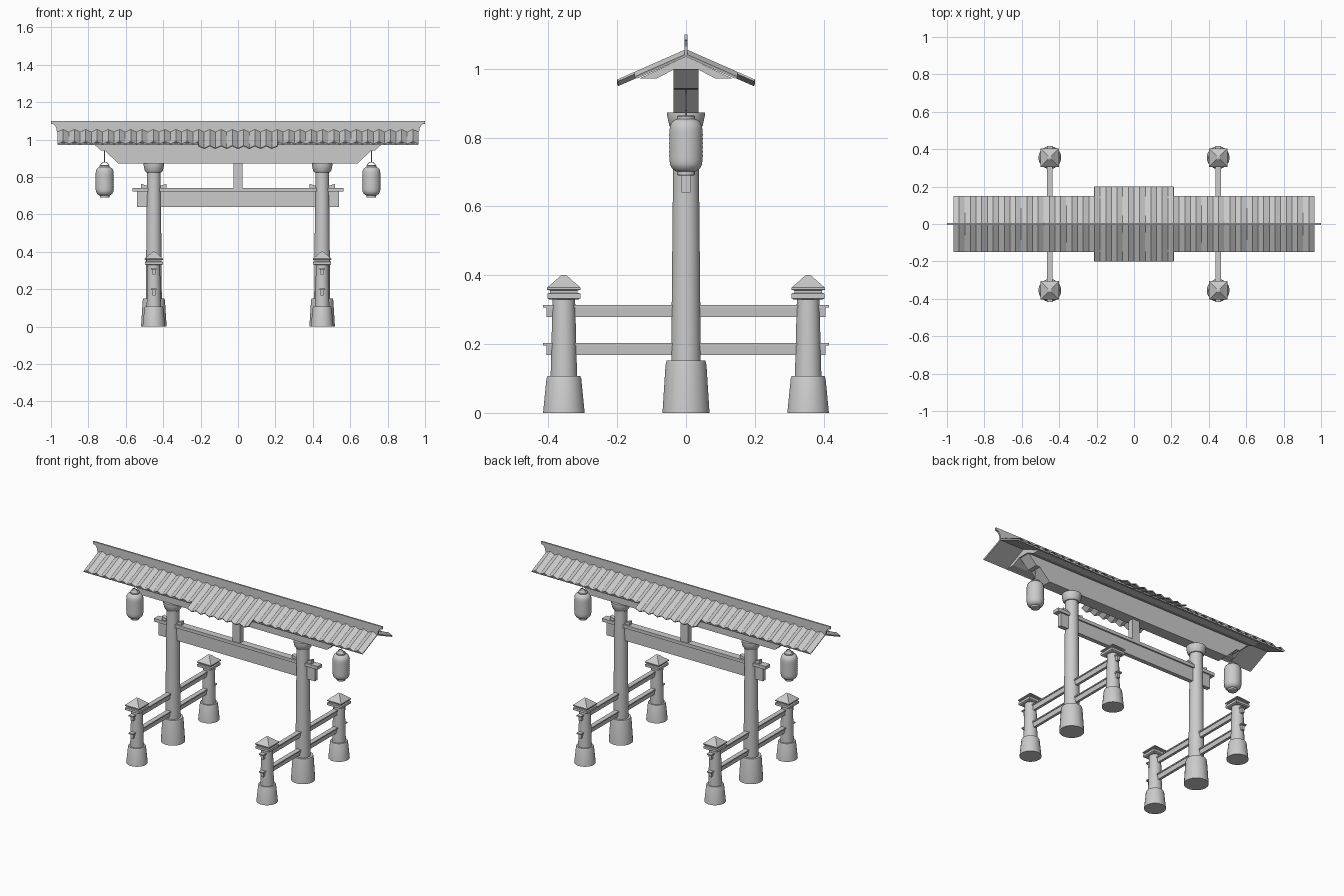
import bpy, bmesh, math
from mathutils import Vector

if "Cube" in bpy.data.objects:
    bpy.data.objects.remove(bpy.data.objects["Cube"])


def finish(name, bm, smooth=False):
    bmesh.ops.recalc_face_normals(bm, faces=bm.faces)
    me = bpy.data.meshes.new(name)
    bm.to_mesh(me)
    bm.free()
    if smooth:
        me.shade_smooth()
        me.set_sharp_from_angle(angle=math.radians(35))
    ob = bpy.data.objects.new(name, me)
    bpy.context.collection.objects.link(ob)
    return ob


def box(name, x0, x1, y0, y1, z0, z1):
    return prism(name, [(x0, z0), (x1, z0), (x1, z1), (x0, z1)], y0, y1, 'Y')


def prism(name, pts, a, b, axis):
    """Extrude a 2D outline along X (outline is y,z) or Y (outline is x,z)."""
    bm = bmesh.new()
    put = (lambda p, t: (t, p[0], p[1])) if axis == 'X' else (lambda p, t: (p[0], t, p[1]))
    lo = [bm.verts.new(put(p, a)) for p in pts]
    hi = [bm.verts.new(put(p, b)) for p in pts]
    bm.faces.new(lo)
    bm.faces.new(hi)
    for i in range(len(pts)):
        j = (i + 1) % len(pts)
        bm.faces.new((lo[i], lo[j], hi[j], hi[i]))
    return finish(name, bm)


def lathe(name, profile, x, y, sides=24):
    """Closed turned shape from (radius, z) pairs; four sides gives a square with that half width."""
    bm = bmesh.new()
    k = math.sqrt(2) if sides == 4 else 1
    rings = []
    for r, z in profile:
        rings.append([bm.verts.new((x + r * k * math.cos((i + .5) * math.tau / sides),
                                    y + r * k * math.sin((i + .5) * math.tau / sides), z))
                      for i in range(sides)])
    for a, b in zip(rings, rings[1:]):
        for i in range(sides):
            j = (i + 1) % sides
            bm.faces.new((a[i], a[j], b[j], b[i]))
    bm.faces.new(rings[0])
    bm.faces.new(rings[-1])
    return finish(name, bm, sides > 4)


def wire(name, pts, r):
    cu = bpy.data.curves.new(name, 'CURVE')
    cu.dimensions = '3D'
    cu.bevel_depth = r
    cu.bevel_resolution = 1
    cu.use_fill_caps = True
    sp = cu.splines.new('POLY')
    sp.points.add(len(pts) - 1)
    for p, c in zip(sp.points, pts):
        p.co = (*c, 1)
    ob = bpy.data.objects.new(name, cu)
    bpy.context.collection.objects.link(ob)


# Folded roof tiles, longer over the middle
N, HALF, SLOPE = 64, 0.965, 0.44
W = 2 * HALF / N
for side, label in ((-1, 'front'), (1, 'back')):
    bm = bmesh.new()
    def tile_vert(i, y):
        z = 1.057 - SLOPE * y - (0.014 if i % 2 == 0 else 0)
        return bm.verts.new((-HALF + i * W, side * y, z))
    for i in range(N):
        y = 0.2 if abs(-HALF + (i + .5) * W) < 0.22 else 0.15
        bm.faces.new((tile_vert(i, 0), tile_vert(i + 1, 0), tile_vert(i + 1, y), tile_vert(i, y)))
    bmesh.ops.remove_doubles(bm, verts=bm.verts, dist=1e-5)
    bmesh.ops.recalc_face_normals(bm, faces=bm.faces)
    if sum(f.normal.z for f in bm.faces) < 0:
        bmesh.ops.reverse_faces(bm, faces=bm.faces)
    me = bpy.data.meshes.new(label + '_roof_tiles')
    bm.to_mesh(me)
    bm.free()
    ob = bpy.data.objects.new(label + '_roof_tiles', me)
    bpy.context.collection.objects.link(ob)
    mod = ob.modifiers.new('thickness', 'SOLIDIFY')
    mod.thickness = 0.006
    mod.offset = -1

# Roof boarding and sub-roof under the tiles
prism('roof_boarding', [(0, 1.043), (.146, .979), (.144, .971), (0, 1.035),
                        (-.144, .971), (-.146, .979)], -.963, .963, 'X')
prism('sub_roof', [(0, 1.036), (.135, .972), (.085, .972), (.035, .998),
                   (-.035, .998), (-.085, .972), (-.135, .972)], -.8, .8, 'X')

# Ridge board with stepped ends
half = [(.968, 1.04), (.972, 1.065), (.985, 1.082), (1, 1.084), (1, 1.1)]
prism('ridge_board', half + [(-x, z) for x, z in reversed(half)], -.005, .005, 'Y')

# Main lintel with undercut ends
half = [(.64, .872), (.71, .94), (.735, .943), (.8, 1.005)]
prism('main_lintel', half + [(-x, z) for x, z in reversed(half)], -.036, .036, 'Y')

# Lower tie beam, its cap and the central strut
box('tie_beam', -.54, .54, -.013, .013, .64, .725)
box('tie_beam_cap', -.565, .565, -.022, .022, .722, .742)
box('centre_strut', -.025, .025, -.018, .018, .74, .88)

for s in (-1, 1):
    px = .45 * s
    # Main posts: footing, tapered shaft, flared capital
    lathe('main_post_footing', [(.069, 0), (.060, .14), (.057, .152)], px, 0)
    lathe('main_post', [(.043, .14), (.042, .3), (.039, .6), (.036, .84)], px, 0)
    lathe('main_post_capital', [(.042, .825), (.049, .835), (.055, .862), (.055, .873)], px, 0)
    # Wedges beside the post on the tie beam
    for d in (-1, 1):
        a, b = px + d * .03, px + d * .068
        prism('tie_wedge', [(a, .74), (b, .74), (b, .764), (px + d * .05, .758), (a, .752)],
              -.012, .012, 'Y')

    # Fence posts with square pyramid caps
    for py in (-.355, .355):
        lathe('fence_footing', [(.061, 0), (.051, .1), (.048, .107)], px, py)
        lathe('fence_post', [(.039, .1), (.033, .332)], px, py)
        lathe('fence_cap', [(.043, .33), (.048, .333), (.048, .347), (.04, .349), (.04, .356),
                            (.049, .358), (.049, .364), (.03, .380), (.009, .399), (.003, .401)],
              px, py, 4)

    # Fence rails with thin cap strips
    for z in (.168, .278):
        prism('fence_rail', [(px - .008, z), (px + .008, z), (px + .011, z + .03),
                             (px - .011, z + .03)], -.405, .405, 'Y')
        box('fence_rail_cap', px - .015, px + .015, -.416, .416, z + .028, z + .035)

    # Hanging lanterns: ribbed paper body, end caps, handle and wire
    lx = .713 * s
    body = [(.028, .702)]
    ribs = 12
    for i in range(2 * ribs + 1):
        t = i / (2 * ribs)
        edge = abs(2 * t - 1)
        body.append((.0495 - .016 * edge ** 7 - (.0012 if i % 2 == 0 else 0), .704 + .148 * t))
    body.append((.028, .854))
    lathe('lantern_body', body, lx, 0, 24)
    lathe('lantern_base', [(.022, .690), (.026, .692), (.026, .704)], lx, 0, 20)
    lathe('lantern_top', [(.027, .852), (.027, .862), (.023, .864)], lx, 0, 20)
    wire('lantern_handle', [(lx + .021 * math.cos(a), 0, .862 + .018 * math.sin(a))
                            for a in [math.pi * k / 10 for k in range(11)]], .0022)
    wire('lantern_wire', [(lx, 0, .879), (lx, 0, .96)], .0022)
